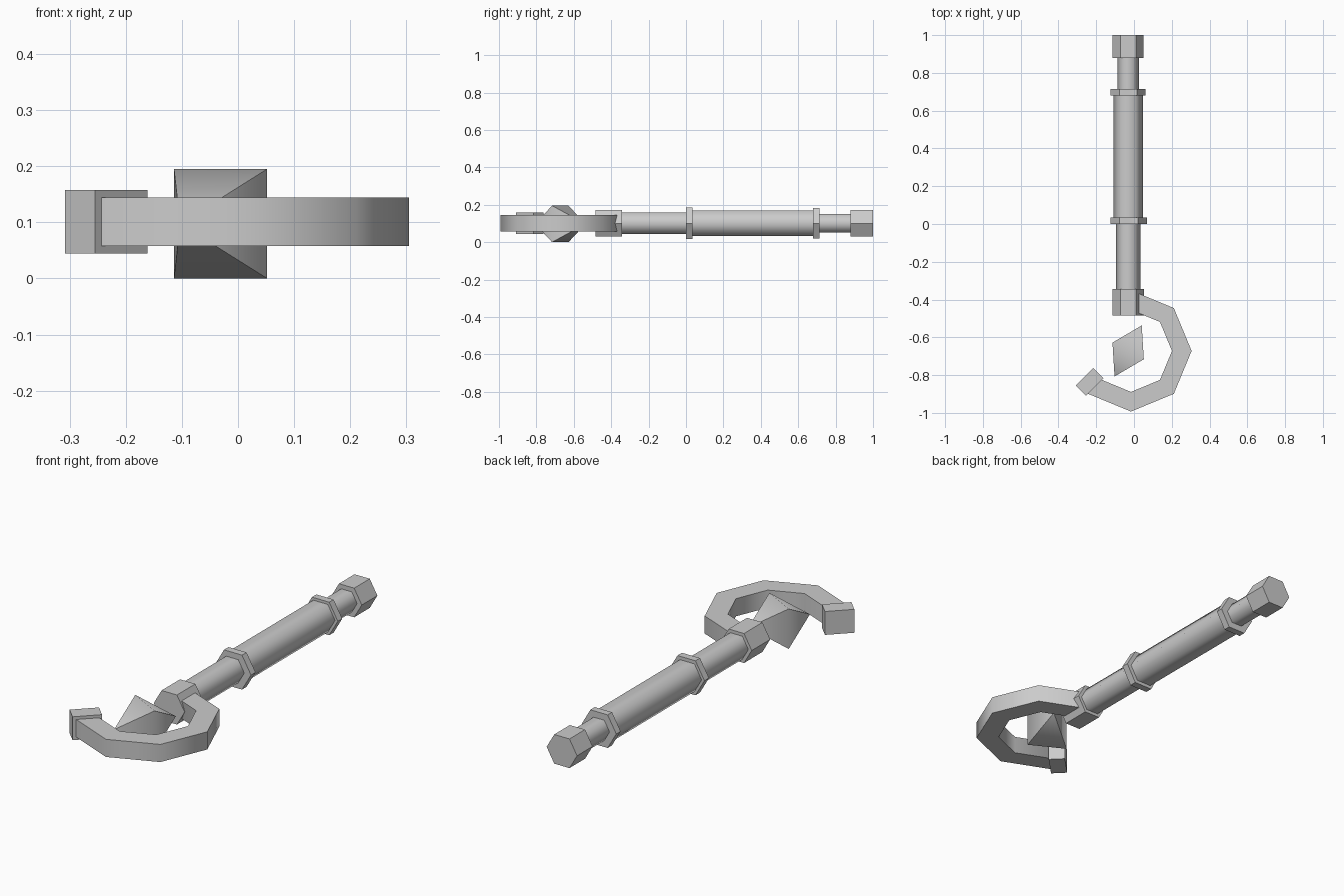
import bpy, bmesh
from math import sin, cos, pi, radians
from mathutils import Matrix, Vector

if "Cube" in bpy.data.objects:
    bpy.data.objects.remove(bpy.data.objects["Cube"])

AXIS_X, AXIS_Z = -0.031, 0.101


def finish(name, bm, smooth_angle=None):
    """Turn a bmesh into an object; smooth below the given angle, else flat."""
    bmesh.ops.recalc_face_normals(bm, faces=bm.faces)
    mesh = bpy.data.meshes.new(name)
    bm.to_mesh(mesh)
    bm.free()
    obj = bpy.data.objects.new(name, mesh)
    bpy.context.collection.objects.link(obj)
    if smooth_angle:
        mesh.shade_smooth()
        mesh.set_sharp_from_angle(angle=radians(smooth_angle))
    return obj


def hex_bar(name, y0, y1, r, x=AXIS_X, smooth_angle=None):
    """Six-sided bar along y with its flat sides up and down."""
    bm = bmesh.new()
    ends = [[bm.verts.new((x + r * cos(i * pi / 3), y, AXIS_Z + r * sin(i * pi / 3)))
             for i in range(6)] for y in (y0, y1)]
    a, b = ends
    bm.faces.new(a)
    bm.faces.new(b)
    for i in range(6):
        j = (i + 1) % 6
        bm.faces.new((a[i], a[j], b[j], b[i]))
    return finish(name, bm, smooth_angle)


# handle: smooth shafts and grip
hex_bar("upper_shaft", 0.70, 0.90, 0.057, smooth_angle=70)
hex_bar("grip", 0.02, 0.69, 0.078, smooth_angle=70)
hex_bar("lower_shaft", -0.36, 0.01, 0.065, smooth_angle=70)

# handle: faceted collars and end blocks
hex_bar("pommel", 0.88, 1.0, 0.082)
hex_bar("upper_collar", 0.68, 0.714, 0.093)
hex_bar("lower_collar", 0.0, 0.035, 0.097, x=-0.027)
hex_bar("hook_socket", -0.485, -0.343, 0.083)

# hook: five octagon segments with a square-cut section
HOOK = Vector((-0.016, -0.672))
section = [(0.217, 0.058), (0.321, 0.058), (0.321, 0.144), (0.217, 0.144)]
bm = bmesh.new()
rings = []
for k in range(6):
    t = pi / 2 - k * pi / 4 
    rings.append([bm.verts.new((HOOK.x + r * cos(t), HOOK.y + r * sin(t), z))
                  for r, z in section])
for a, b in zip(rings, rings[1:]):
    for i in range(4):
        j = (i + 1) % 4
        bm.faces.new((a[i], a[j], b[j], b[i]))
bm.faces.new(rings[0])
bm.faces.new(rings[-1])
finish("hook", bm, 70)

# block on the hook tip
bm = bmesh.new()
bmesh.ops.create_cube(bm, size=1, matrix=Matrix.Translation((-0.235, -0.836, AXIS_Z))
                      @ Matrix.Rotation(pi / 4, 4, 'Z')
                      @ Matrix.Diagonal((0.132, 0.076, 0.114, 1)))
finish("hook_tip", bm)

# floating crystal: two pyramids sharing an upright square base
bm = bmesh.new()
mid = Vector((-0.031, -0.672, 0.0975))
side = Vector((0.083, -0.044, 0))
up = Vector((0, 0, 0.0975))
point = Vector((0.072, 0.135, 0))
base = [bm.verts.new(mid + sx * side + sz * up)
        for sx, sz in ((-1, -1), (1, -1), (1, 1), (-1, 1))]
for s in (-1, 1):
    apex = bm.verts.new(mid + s * point)
    for i in range(4):
        bm.faces.new((base[i], base[(i + 1) % 4], apex))
finish("crystal", bm, 70)
